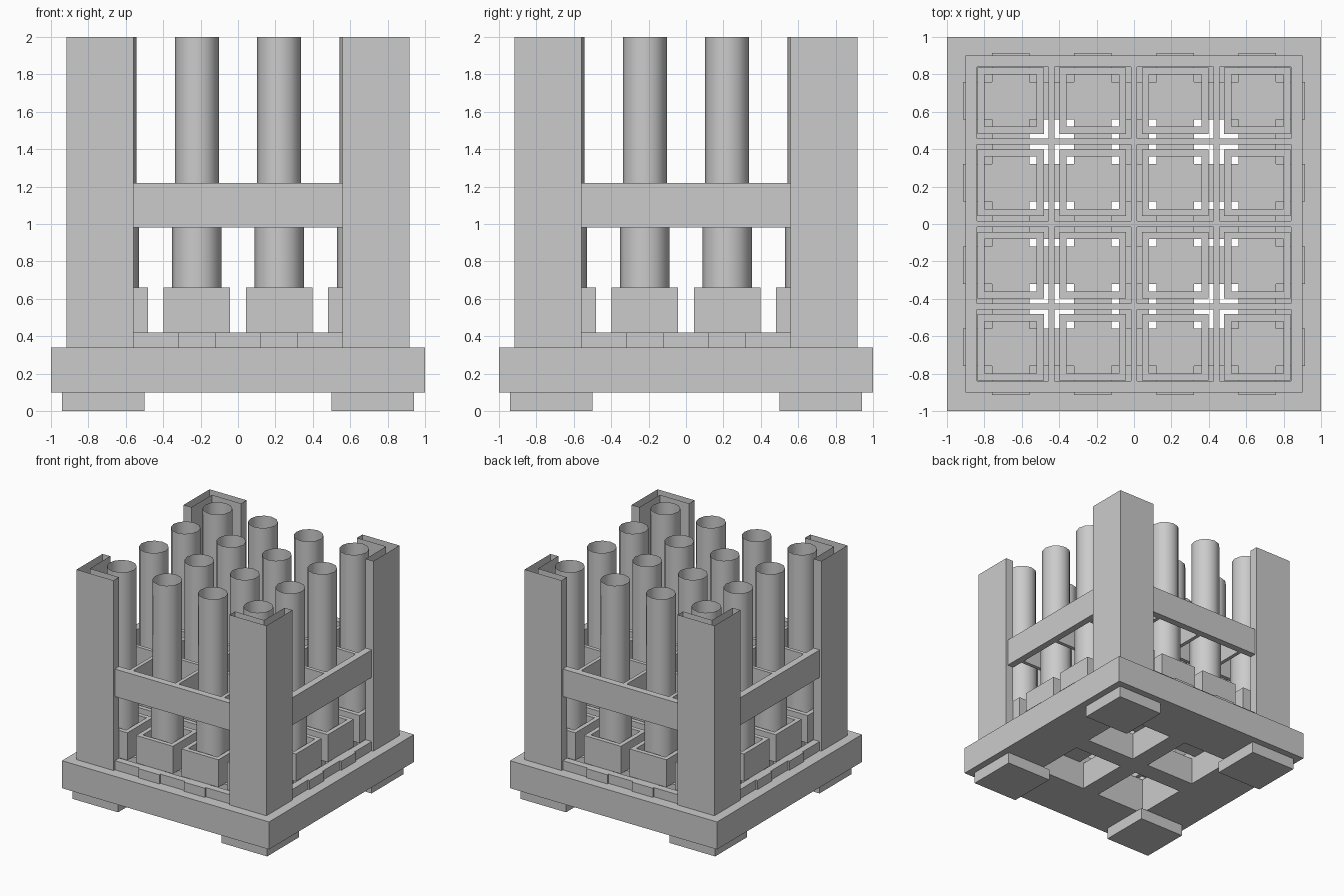
import bpy, bmesh
from math import pi
from mathutils import Matrix

cube = bpy.data.objects.get("Cube")
if cube:
    bpy.data.objects.remove(cube, do_unlink=True)

# One plain grey for the whole model
GREY = (0.6, 0.6, 0.6, 1)
grey = bpy.data.materials.new("plain_grey")
grey.use_nodes = True
grey.diffuse_color = GREY
grey.node_tree.nodes["Principled BSDF"].inputs["Base Color"].default_value = GREY

PITCH = 0.44
CELLS = [(i - 1.5) * PITCH for i in range(4)]
CORNERS = [(sx, sy) for sx in (-1, 1) for sy in (-1, 1)]


def finish(name, bm, smooth=False):
    bmesh.ops.recalc_face_normals(bm, faces=bm.faces)
    for face in bm.faces:
        face.smooth = smooth
    mesh = bpy.data.meshes.new(name)
    bm.to_mesh(mesh)
    bm.free()
    mesh.materials.append(grey)
    obj = bpy.data.objects.new(name, mesh)
    bpy.context.collection.objects.link(obj)
    return obj


def add_box(bm, x0, x1, y0, y1, z0, z1):
    place = Matrix.Translation(((x0 + x1) / 2, (y0 + y1) / 2, (z0 + z1) / 2))
    size = Matrix.Diagonal((x1 - x0, y1 - y0, z1 - z0, 1))
    bmesh.ops.create_cube(bm, size=1, matrix=place @ size)


def add_square_ring(bm, cx, cy, outer, inner, z0, z1):
    # Four-sided frame with a square hole
    def loop(r, z):
        return [bm.verts.new((cx + r * sx, cy + r * sy, z))
                for sx, sy in ((-1, -1), (1, -1), (1, 1), (-1, 1))]
    loops = [loop(outer, z0), loop(outer, z1), loop(inner, z1), loop(inner, z0)]
    for a, b in zip(loops, loops[1:] + loops[:1]):
        for i in range(4):
            j = (i + 1) % 4
            bm.faces.new((a[i], a[j], b[j], b[i]))


# Feet
bm = bmesh.new()
for sx, sy in CORNERS:
    x, y = 0.72 * sx, 0.72 * sy
    add_box(bm, x - 0.22, x + 0.22, y - 0.22, y + 0.22, 0, 0.1)
finish("feet", bm)

# Base: wide frame with a cross, leaving four square openings
bm = bmesh.new()
add_square_ring(bm, 0, 0, 1, 0.56, 0.1, 0.34)
add_box(bm, -0.56, 0.56, -0.08, 0.08, 0.1, 0.34)
for s in (-1, 1):
    add_box(bm, -0.08, 0.08, min(0.08 * s, 0.56 * s), max(0.08 * s, 0.56 * s), 0.1, 0.34)
finish("base", bm)

# Low curb, and the crossing bars whose ends stick out of it
bm = bmesh.new()
add_square_ring(bm, 0, 0, 0.9, 0.84, 0.34, 0.42)
finish("curb", bm)
bm = bmesh.new()
for c in CELLS:
    add_box(bm, c - 0.1, c + 0.1, -0.915, 0.915, 0.34, 0.42)
    add_box(bm, -0.915, 0.915, c - 0.1, c + 0.1, 0.34, 0.42)
finish("floor_bars", bm)

# Square sockets
bm = bmesh.new()
for x in CELLS:
    for y in CELLS:
        add_square_ring(bm, x, y, 0.178, 0.14, 0.42, 0.66)
finish("sockets", bm)

# Open tubes: a wider sleeve below and a narrower tube above
for name, radius, z0, z1 in (("tube_sleeves", 0.132, 0.42, 1.1),
                             ("tubes", 0.118, 1.1, 2)):
    bm = bmesh.new()
    for x in CELLS:
        for y in CELLS:
            bmesh.ops.create_cone(
                bm, cap_ends=False, segments=12, radius1=radius, radius2=radius,
                depth=z1 - z0, matrix=Matrix.Translation((x, y, (z0 + z1) / 2)))
    finish(name, bm, smooth=True)

# Guide rail and the thin dividers inside it
bm = bmesh.new()
add_square_ring(bm, 0, 0, 0.9, 0.84, 0.98, 1.22)
finish("guide_rail", bm)
bm = bmesh.new()
for c in (-PITCH, 0, PITCH):
    add_box(bm, c - 0.016, c + 0.016, -0.84, 0.84, 0.98, 1.22)
    add_box(bm, -0.84, 0.84, c - 0.016, c + 0.016, 0.98, 1.22)
finish("guide_dividers", bm)

# Hollow angle-shaped corner posts, open at the top
OUT, IN, END = 0.917, 0.842, 0.56
angle = [(OUT, OUT), (END, OUT), (END, IN), (IN, IN), (IN, END), (OUT, END)]
for i, side in enumerate(("back_left", "back_right", "front_right", "front_left")):
    bm = bmesh.new()
    low = [bm.verts.new((x, y, 0.34)) for x, y in angle]
    high = [bm.verts.new((x, y, 2)) for x, y in angle]
    for a in range(len(angle)):
        b = (a + 1) % len(angle)
        bm.faces.new((low[a], low[b], high[b], high[a]))
    bmesh.ops.rotate(bm, verts=bm.verts, matrix=Matrix.Rotation(i * pi / 2, 3, "Z"))
    finish("corner_post_" + side, bm)
